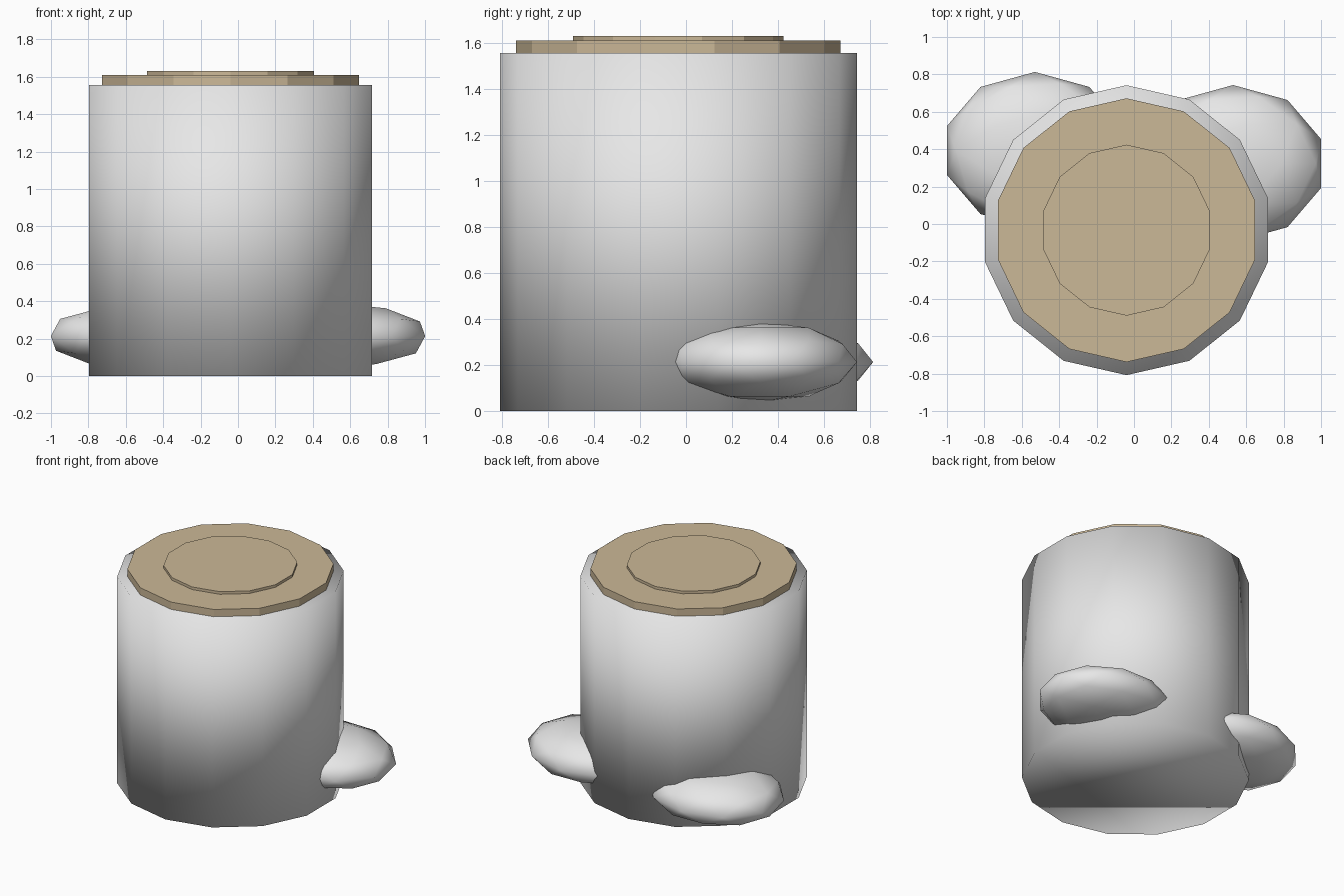
import bpy
import math

cube = bpy.data.objects.get("Cube")
if cube:
    bpy.data.objects.remove(cube, do_unlink=True)


def make_material(name, color):
    mat = bpy.data.materials.new(name)
    mat.use_nodes = True
    mat.diffuse_color = color
    mat.node_tree.nodes["Principled BSDF"].inputs["Base Color"].default_value = color
    return mat


grey = make_material("light grey", (0.8, 0.8, 0.8, 1))
tan = make_material("tan wood", (0.60, 0.48, 0.31, 1))

CENTER = (-0.04, -0.033)
SIDES = 14


def finish(name, mat, smooth):
    obj = bpy.context.object
    obj.name = name
    obj.data.materials.append(mat)
    bpy.ops.object.transform_apply(location=False, rotation=True, scale=True)
    if smooth:
        bpy.ops.object.shade_smooth()
    return obj


def disc(name, radius, bottom, top, mat, smooth=False):
    """Upright 14-sided prism with a corner pointing to the back."""
    bpy.ops.mesh.primitive_cylinder_add(
        vertices=SIDES, radius=radius, depth=top - bottom,
        location=(*CENTER, (bottom + top) / 2))
    return finish(name, mat, smooth)


def root(name, x, y):
    """Flattened low-poly lump at the foot of the trunk."""
    bpy.ops.mesh.primitive_ico_sphere_add(subdivisions=2, radius=1, location=(x, y, 0.213))
    bpy.context.object.scale = (0.495, 0.42, 0.175)
    return finish(name, mat=grey, smooth=True)


# Trunk with softly shaded rims
disc("trunk", 0.775, 0, 1.555, grey, smooth=True)

# Stepped cut wood on top
disc("outer_wood_ring", 0.705, 1.555, 1.61, tan)
disc("inner_wood_ring", 0.457, 1.61, 1.63, tan)

# Roots at the back
root("right_root", -0.53, 0.393)
root("left_root", 0.53, 0.323)
